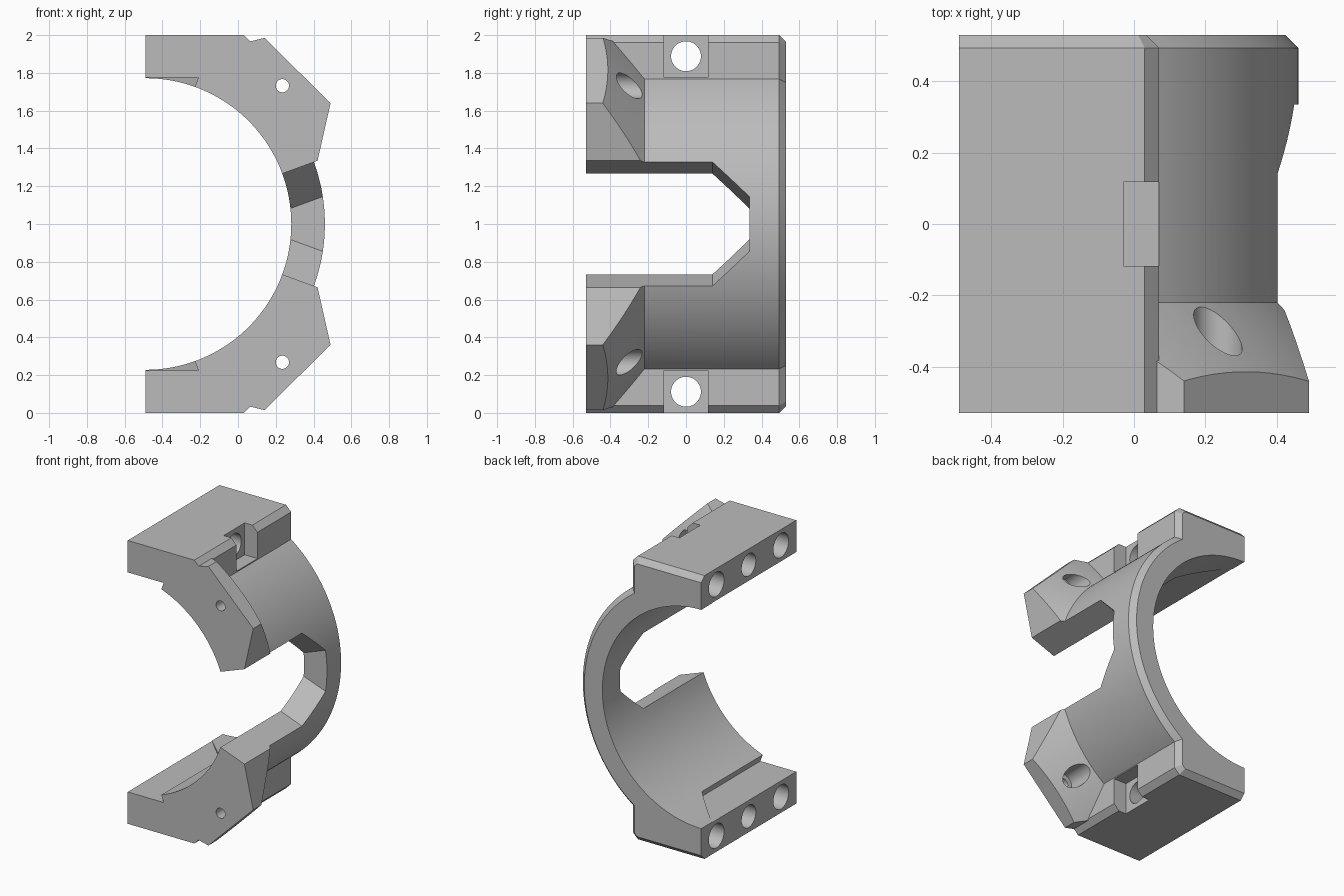
import bpy, bmesh, math
from mathutils import Vector, Matrix

if "Cube" in bpy.data.objects:
    bpy.data.objects.remove(bpy.data.objects["Cube"])

CX, CZ = -0.49, 1.0           # ring axis, running along y
R_IN, R_OUT = 0.772, 0.95
FRONT, BACK, BEVEL = -0.53, 0.53, 0.037
STEPS = 72

grey = bpy.data.materials.new("plain grey")
grey.use_nodes = True
grey.diffuse_color = (0.5, 0.5, 0.5, 1)
grey.node_tree.nodes["Principled BSDF"].inputs["Base Color"].default_value = (0.5, 0.5, 0.5, 1)


def finish(name, bm):
    bmesh.ops.recalc_face_normals(bm, faces=bm.faces)
    mesh = bpy.data.meshes.new(name)
    bm.to_mesh(mesh)
    bm.free()
    mesh.materials.append(grey)
    obj = bpy.data.objects.new(name, mesh)
    bpy.context.collection.objects.link(obj)
    return obj


def loft(name, sections):
    """Join equal-length loops of 3D points and cap both ends."""
    bm = bmesh.new()
    loops = [[bm.verts.new(p) for p in s] for s in sections]
    n = len(loops[0])
    for a, b in zip(loops, loops[1:]):
        for i in range(n):
            j = (i + 1) % n
            bm.faces.new((a[i], a[j], b[j], b[i]))
    bm.faces.new(loops[0])
    bm.faces.new(loops[-1])
    return finish(name, bm)


def prism(name, outline, y0, y1, side=1):
    return loft(name, [[(x, y, CZ + side * (z - CZ)) for x, z in outline] for y in (y0, y1)])


def rod(name, start, end, r0, r1=None, segments=48):
    """Cylinder or cone between two points."""
    start, end = Vector(start), Vector(end)
    axis = end - start
    bm = bmesh.new()
    turn = axis.to_track_quat('Z', 'Y').to_matrix().to_4x4()
    bmesh.ops.create_cone(bm, cap_ends=True, segments=segments, radius1=r0,
                          radius2=r0 if r1 is None else r1, depth=axis.length,
                          matrix=Matrix.Translation((start + end) / 2) @ turn)
    return finish(name, bm)


def combine(target, other, operation):
    mod = target.modifiers.new(operation.lower(), 'BOOLEAN')
    mod.operation, mod.object, mod.solver = operation, other, 'EXACT'
    bpy.context.view_layer.objects.active = target
    bpy.ops.object.modifier_apply(modifier=mod.name)
    bpy.data.objects.remove(other)


def body_outline(y, d):
    """Half ring with a flat flange at each end, shrunk by d on the outside."""
    top, wall = 2 - d, 0.07 - d
    flange = [(CX, top), (0.03 - d / 2, top), (wall, top - 0.04 + d / 2)]
    r = R_OUT - d
    a0 = math.acos((wall - CX) / r)
    pts = list(flange)
    for i in range(STEPS + 1):
        a = a0 * (1 - 2 * i / STEPS)
        pts.append((CX + r * math.cos(a), CZ + r * math.sin(a)))
    pts += [(x, 2 * CZ - z) for x, z in reversed(flange)]
    for i in range(STEPS + 1):
        a = math.pi * (i / STEPS - 0.5)
        pts.append((CX + R_IN * math.cos(a), CZ + R_IN * math.sin(a)))
    return [(x, y, z) for x, z in pts]


# Half ring with flanges and bevelled back rim
clamp = loft("half_ring_clamp", [body_outline(FRONT, 0), body_outline(BACK - BEVEL, 0),
                                 body_outline(BACK, BEVEL)])

# Screw lugs at the front, trimmed by a 45 degree cone
lug_outline = [(0.0, 1.9), (0.065, 1.967), (0.14, 1.985), (0.49, 1.64),
               (0.402, 1.25), (0.32, 1.25), (0.0, 1.7)]
for side in (1, -1):
    lug = prism("lug", lug_outline, FRONT, -0.16, side)
    cone = rod("cone", (CX, -0.7, CZ), (CX, -0.1, CZ), R_OUT + 0.48, R_OUT - 0.12, segments=160)
    combine(lug, cone, 'INTERSECT')
    combine(clamp, lug, 'UNION')

# Side window with slanted inner corners
tilt = math.radians(20.2)


def window_section(y, shift):
    pts = []
    for s in (0.65, 1.3):
        pts.append((CX + s * math.cos(tilt) + shift * math.sin(tilt),
                    s * math.sin(tilt) - shift * math.cos(tilt)))
    (xa, za), (xb, zb) = pts
    return [(xa, y, CZ + za), (xb, y, CZ + zb), (xb, y, CZ - zb), (xa, y, CZ - za)]


combine(clamp, loft("window", [window_section(-0.7, 0), window_section(0.14, 0),
                               window_section(0.335, 0.188)]), 'DIFFERENCE')

for side in (1, -1):
    def z(value):
        return CZ + side * (value - CZ)

    # Flat recess inside the bore with a diagonal end
    recess = [(-0.6, 1.775), (-0.21, 1.775), (-0.23, 1.72), (-0.25, 1.6), (-0.6, 1.6)]
    combine(clamp, loft("recess", [[(x, -0.7, z(h)) for x, h in recess],
                                   [(x, -0.08 - x, z(h)) for x, h in recess]]), 'DIFFERENCE')

    # Bolt pocket and through hole in the flange
    pocket = [(-0.03, 1.775), (0.2, 1.775), (0.2, 2.1), (-0.03, 2.1)]
    combine(clamp, prism("pocket", pocket, -0.117, 0.117, side), 'DIFFERENCE')
    combine(clamp, rod("bolt_hole", (-0.6, 0, z(1.888)), (0.1, 0, z(1.888)), 0.079), 'DIFFERENCE')

    # Blind dowel holes in the mating face
    for y in (-0.36, 0.36):
        combine(clamp, rod("dowel_hole", (-0.6, y, z(1.888)), (-0.3, y, z(1.888)), 0.085),
                'DIFFERENCE')

    # Counterbored screw hole through the lug
    combine(clamp, rod("screw_hole", (0.235, -0.7, z(1.732)), (0.235, -0.3, z(1.732)), 0.035),
            'DIFFERENCE')
    combine(clamp, rod("counterbore", (0.235, -0.43, z(1.732)), (0.235, -0.12, z(1.732)), 0.068),
            'DIFFERENCE')

# Smooth curved faces, keep machined edges sharp
bpy.ops.object.select_all(action='DESELECT')
clamp.select_set(True)
bpy.context.view_layer.objects.active = clamp
bpy.ops.object.shade_smooth_by_angle(angle=math.radians(20))
